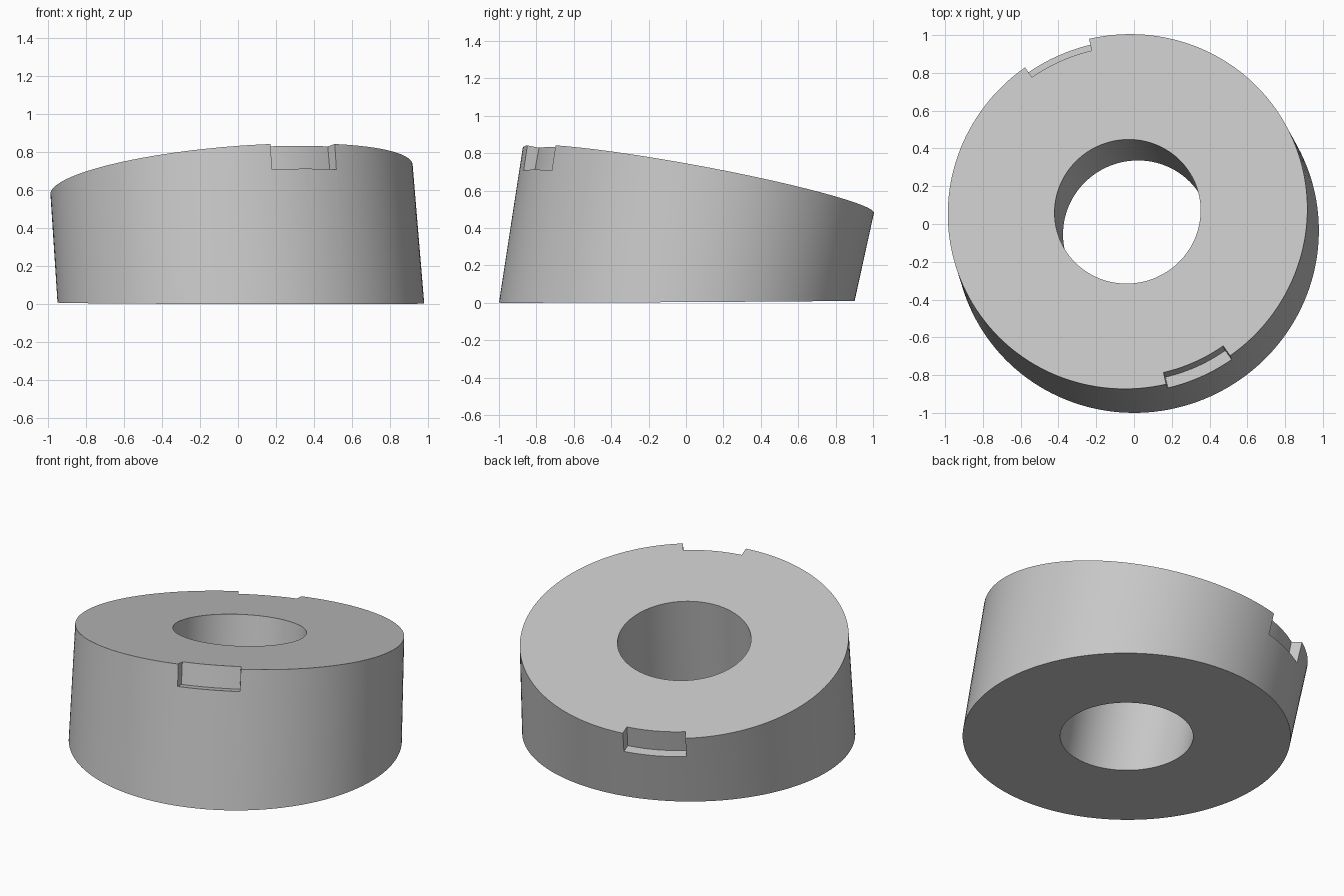
import bpy, bmesh
from math import radians, cos, sin, pi
from mathutils import Matrix, Vector

cube = bpy.data.objects.get("Cube")
if cube:
    bpy.data.objects.remove(cube, do_unlink=True)

SEG = 160
TURN = Matrix.Rotation(radians(-66), 4, 'Z')      # direction of the slope
TOP = Matrix.Translation((-0.034, 0.066, 0.655)) @ TURN @ Matrix.Rotation(radians(-11.5), 4, 'Y')
BASE = (Matrix.Translation((0.015, -0.049, 0.006)) @ TURN
        @ Matrix.Rotation(radians(0.35), 4, 'Y') @ Matrix.Diagonal((0.98, 1, 1, 1)))

gray = bpy.data.materials.new("light_gray")
gray.use_nodes = True
color = (0.57, 0.57, 0.57, 1)
gray.diffuse_color = color
gray.node_tree.nodes["Principled BSDF"].inputs["Base Color"].default_value = color


def make_object(name, bm):
    bmesh.ops.recalc_face_normals(bm, faces=bm.faces)
    mesh = bpy.data.meshes.new(name)
    bm.to_mesh(mesh)
    bm.free()
    mesh.materials.append(gray)
    obj = bpy.data.objects.new(name, mesh)
    bpy.context.collection.objects.link(obj)
    return obj


def loop_of(bm, matrix, radius):
    return [bm.verts.new(matrix @ Vector((radius * cos(2 * pi * i / SEG),
                                          radius * sin(2 * pi * i / SEG), 0)))
            for i in range(SEG)]


def bridge(bm, a, b):
    for i in range(SEG):
        j = (i + 1) % SEG
        bm.faces.new((a[i], a[j], b[j], b[i]))


# Wedge-shaped ring with a leaning bore
bm = bmesh.new()
loops = [loop_of(bm, BASE, 0.967), loop_of(bm, TOP, 0.955),
         loop_of(bm, TOP, 0.388), loop_of(bm, BASE, 0.392)]
for k in range(4):
    bridge(bm, loops[k], loops[(k + 1) % 4])
ring = make_object("slanted_ring", bm)


# Sector-shaped cutter for a rim notch
def notch_cutter(name, middle):
    bm = bmesh.new()
    steps, half = 12, radians(11.2)
    sections = []
    for s in range(steps + 1):
        a = middle - half + 2 * half * s / steps
        sections.append([bm.verts.new(TOP @ Vector((r * cos(a), r * sin(a), z)))
                         for r, z in ((0.89, -0.135), (1.1, -0.135), (1.1, 0.1), (0.89, 0.1))])
    for p, q in zip(sections, sections[1:]):
        for k in range(4):
            n = (k + 1) % 4
            bm.faces.new((p[k], p[n], q[n], q[k]))
    bm.faces.new(sections[0])
    bm.faces.new(sections[-1])
    cutter = make_object(name, bm)
    cutter.hide_render = True
    return cutter


# Two opposite notches, at the high and the low side
bpy.ops.object.select_all(action='DESELECT')
bpy.context.view_layer.objects.active = ring
ring.select_set(True)
for name, angle in (("high_notch_cutter", 0), ("low_notch_cutter", pi)):
    cutter = notch_cutter(name, angle)
    mod = ring.modifiers.new(name, 'BOOLEAN')
    mod.operation = 'DIFFERENCE'
    mod.solver = 'EXACT'
    mod.object = cutter
    bpy.ops.object.modifier_apply(modifier=mod.name)
    bpy.data.objects.remove(cutter, do_unlink=True)

bpy.ops.object.shade_smooth_by_angle(angle=radians(30))
